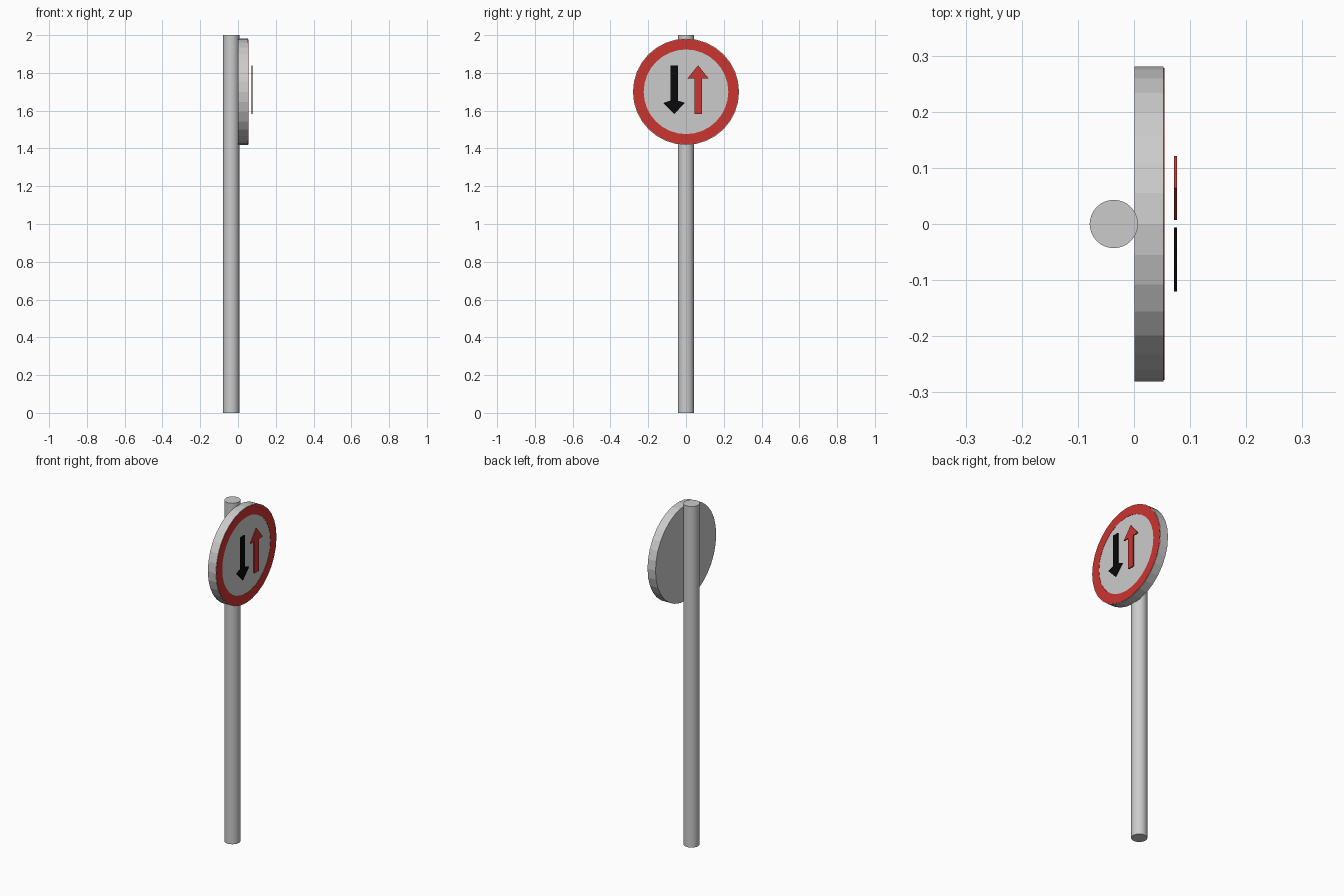
import bpy, bmesh, math

if "Cube" in bpy.data.objects:
    bpy.data.objects.remove(bpy.data.objects["Cube"])

SIGN_Z = 1.70


def material(name, color):
    m = bpy.data.materials.new(name)
    m.diffuse_color = color
    m.use_nodes = True
    m.node_tree.nodes["Principled BSDF"].inputs["Base Color"].default_value = m.diffuse_color
    return m


red = material("red", (0.6, 0.035, 0.03, 1))
black = material("black", (0.003, 0.003, 0.003, 1))


def finish(name, bm, mat=None):
    bmesh.ops.recalc_face_normals(bm, faces=bm.faces)
    me = bpy.data.meshes.new(name)
    bm.to_mesh(me)
    bm.free()
    ob = bpy.data.objects.new(name, me)
    bpy.context.collection.objects.link(ob)
    if mat:
        me.materials.append(mat)
    return ob


def extrude_x(bm, depth):
    # Thicken flat faces along +x
    ext = bmesh.ops.extrude_face_region(bm, geom=bm.faces[:])["geom"]
    bmesh.ops.translate(bm, vec=(depth, 0, 0),
                        verts=[v for v in ext if isinstance(v, bmesh.types.BMVert)])


def circle(bm, x, r, n=32):
    return [bm.verts.new((x, r * math.cos(2 * math.pi * i / n),
                          SIGN_Z + r * math.sin(2 * math.pi * i / n))) for i in range(n)]


def arrow(name, y, up, sweep, mat):
    half = [(0.02, -0.129), (0.02, 0.058 - 0), (0.057, 0.058 - sweep), (0, 0.129)]
    outline = half + [(-a, b) for a, b in reversed(half[:-1])]
    bm = bmesh.new()
    bm.faces.new([bm.verts.new((0.071, y + a, 1.711 + up * b)) for a, b in outline])
    extrude_x(bm, 0.006)
    # Flat copies of the profile keep the opening edges closed
    if len([e for e in bm.edges if e.is_boundary]):
        bmesh.ops.holes_fill(bm, edges=[e for e in bm.edges if e.is_boundary])
    return finish(name, bm, mat)


# Pole
bpy.ops.mesh.primitive_cylinder_add(vertices=32, radius=0.043, depth=2, location=(-0.036, 0, 1))
bpy.context.object.name = "pole"
bpy.ops.object.shade_smooth_by_angle(angle=math.radians(30))

# Sign plate
bpy.ops.mesh.primitive_cylinder_add(vertices=32, radius=0.281, depth=0.052,
                                    location=(0.027, 0, SIGN_Z), rotation=(0, math.pi / 2, 0))
bpy.context.object.name = "sign_plate"

# Red border ring, slightly proud of the plate
bm = bmesh.new()
loops = [circle(bm, x, r) for x, r in
         ((0.051, 0.278), (0.0545, 0.278), (0.0545, 0.224), (0.051, 0.224))]
for k in range(4):
    a, b = loops[k], loops[(k + 1) % 4]
    for i in range(32):
        j = (i + 1) % 32
        bm.faces.new((a[i], a[j], b[j], b[i]))
finish("border_ring", bm, red)

# Direction arrows floating in front of the plate
arrow("up_arrow", 0.064, 1, 0.0, red)
arrow("down_arrow", -0.063, -1, -0.012, black)
